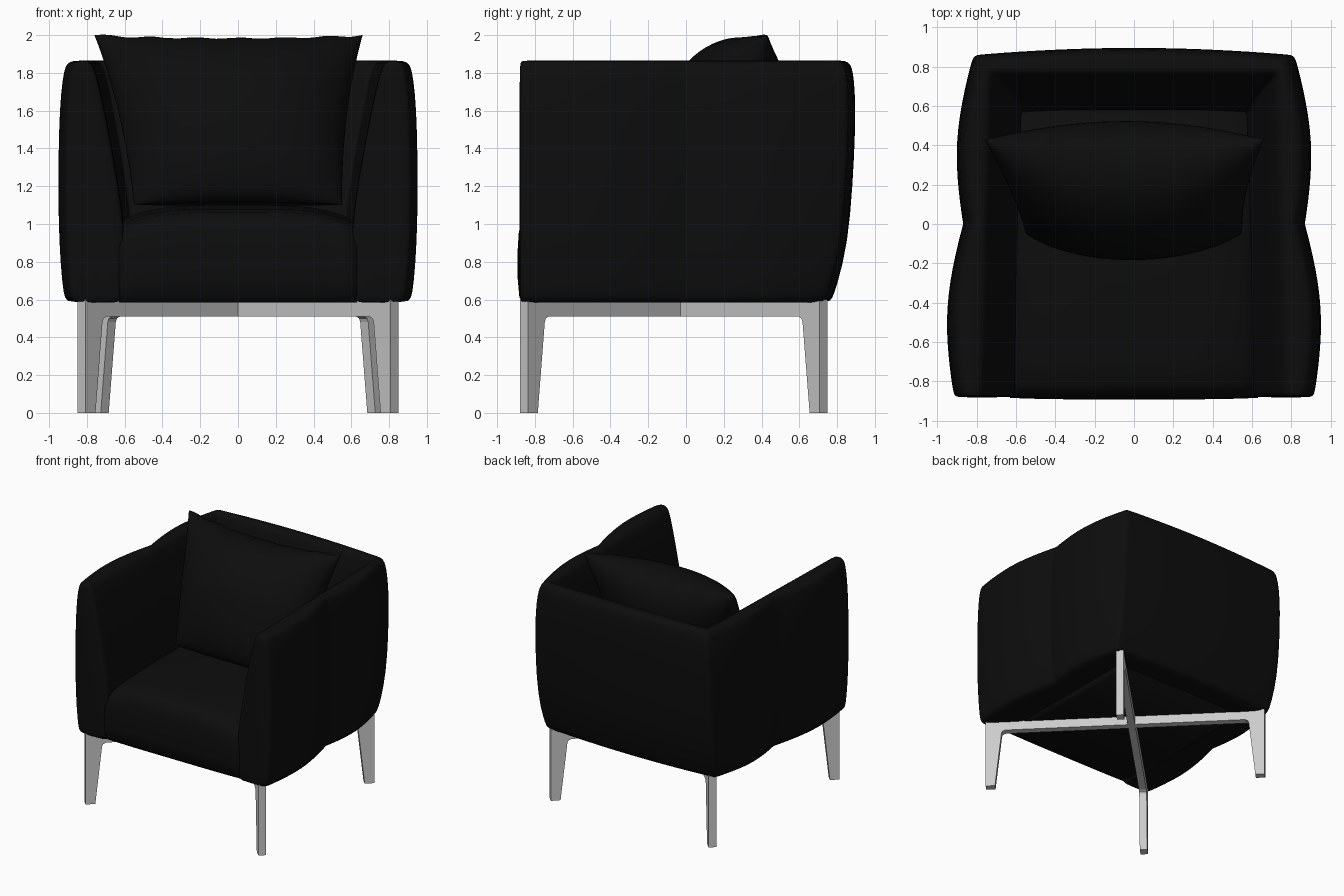
import bpy, bmesh, math
from mathutils import Vector

if "Cube" in bpy.data.objects:
    bpy.data.objects.remove(bpy.data.objects["Cube"])


def material(name, c):
    m = bpy.data.materials.new(name)
    m.diffuse_color = (c, c, c, 1)
    m.use_nodes = True
    m.node_tree.nodes["Principled BSDF"].inputs["Base Color"].default_value = m.diffuse_color
    return m


FABRIC = material("black_fabric", 0.004)


def make(name, bm, mat=None, smooth=True, subsurf=0):
    bmesh.ops.remove_doubles(bm, verts=bm.verts, dist=1e-4)
    bmesh.ops.recalc_face_normals(bm, faces=bm.faces)
    me = bpy.data.meshes.new(name)
    bm.to_mesh(me)
    bm.free()
    ob = bpy.data.objects.new(name, me)
    bpy.context.collection.objects.link(ob)
    if mat:
        me.materials.append(mat)
    for p in me.polygons:
        p.use_smooth = smooth
    if subsurf:
        s = ob.modifiers.new("soften", 'SUBSURF')
        s.levels = s.render_levels = subsurf
    return ob


def loft(name, rings, mat, subsurf=0):
    """Skin a list of closed rings and cap both ends."""
    bm = bmesh.new()
    vs = [[bm.verts.new(p) for p in r] for r in rings]
    n = len(rings[0])
    for a, b in zip(vs, vs[1:]):
        for i in range(n):
            j = (i + 1) % n
            bm.faces.new((a[i], a[j], b[j], b[i]))
    bm.faces.new(vs[0])
    bm.faces.new(vs[-1])
    return make(name, bm, mat, subsurf=subsurf)


# Wall section: outer rows (z, inset, back y) and inner rows (z, half width, back y)
OUTER = [(.583, .06, .72), (.60, .035, .735), (.68, .022, .765), (.9, .005, .82),
         (1.2, 0, .845), (1.5, .004, .86), (1.7, .015, .858), (1.8, .03, .848),
         (1.845, .042, .835), (1.866, .07, .81)]
INNER = [(1.866, .79, .775), (1.84, .765, .755), (1.75, .737, .735), (1.4, .665, .655),
         (1.05, .61, .57), (.9, .6, .55), (.6, .6, .5), (.583, .61, .5)]
FRONT = -.86


def arm_ring(f, side, y_push=0, shrink=0):
    """Section of an arm at f: 0 front, 0.5 pinched seam, 1 back corner."""
    def along(yb):
        return FRONT * (1 - 2 * f) if f < .5 else yb * (2 * f - 1)
    ring = []
    for z, inset, yb in OUTER:
        y = along(yb)
        puff = .057 * abs(math.sin(2 * math.pi * f))
        x = .87 - .058 * y + puff - inset - shrink
        ring.append((side * x, y - y_push, z + (1.2 - z) * shrink))
    for z, xi, yi in INNER:
        ring.append((side * (xi * (1 - .06 * f) + shrink), along(yi) - y_push,
                     z + (1.2 - z) * shrink))
    return ring


def back_ring(g):
    """Section of the back at g: -1 left corner, 1 right corner."""
    ring = [(g * (.87 - .058 * yb - i), yb + .038 * (1 - g * g), z) for z, i, yb in OUTER]
    return ring + [(g * xi * .94, yi, z) for z, xi, yi in INNER]


# Arms and back as one U-shaped shell
fs = [0, .04, .1, .18, .25, .33, .41, .47, .495, .5, .505, .53, .59, .67, .75, .83, .91, .97]
left = [arm_ring(0, -1, .022, .03), arm_ring(0, -1, .015, .01)] + [arm_ring(f, -1) for f in fs]
right = [arm_ring(f, 1) for f in reversed(fs)] + [arm_ring(0, 1, .015, .01),
                                                  arm_ring(0, 1, .022, .03)]
gs = [-1, -.97, -.85, -.6, -.3, 0, .3, .6, .85, .97, 1]
loft("arms_and_back", left + [back_ring(g) for g in gs] + right, FABRIC, 1)

# Seat with crowned top and rounded front
SEAT = [(-.85, .585), (-.882, .61), (-.892, .72), (-.892, .85), (-.885, .96), (-.865, 1.02),
        (-.82, 1.06), (-.7, 1.08), (-.3, 1.1), (.2, 1.1), (.6, 1.08), (.6, .585)]
rings = []
for k in range(17):
    x = -.63 + 1.26 * k / 16
    e = (x / .63) ** 4
    rings.append([(x, y + .008 * e * (y < -.8), z - .09 * e * max(0, (z - .6) / .5))
                  for y, z in SEAT])
loft("seat", rings, FABRIC)

# Loose pillow leaning on the back
up, out = Vector((0, .47, .883)), Vector((0, -.883, .47))
N = 32


def pillow_point(i, j, sign):
    u = math.sin(math.pi * (i / N - .5))
    v = math.sin(math.pi * (j / N - .5))
    puff = max(0, (1 - u * u) * (1 - v * v)) ** .5
    half_h = .51 - (.055 if v > 0 else .02) * (1 - u * u) * abs(v)
    p = Vector((u * (.63 + .08 * v) * (1 - .05 * (1 - v * v)) - .025 * (1 + v), .19, 1.55))
    p += up * v * half_h
    p += out * sign * (.33 if sign > 0 else .28) * puff
    if sign > 0:
        p.z -= .2 * puff * max(0, -v)                       # sag toward the seat
    p.z += .006 * math.sin(19 * u) * max(0, v) ** 6         # puckered seam
    return p


bm = bmesh.new()
for sign in (1, -1):
    g = [[bm.verts.new(pillow_point(i, j, sign)) for j in range(N + 1)] for i in range(N + 1)]
    for i in range(N):
        for j in range(N):
            bm.faces.new((g[i][j], g[i + 1][j], g[i + 1][j + 1], g[i][j + 1]))
make("pillow", bm, FABRIC)

# Crossed base: two diagonal beams, each with a front and a back leg
BEAM = [(1.172, 0), (1.172, .6), (-1.073, .6), (-1.073, 0), (-.998, 0), (-.945, .48),
        (-.937, .5), (-.915, .51), (1.015, .51), (1.037, .5), (1.045, .48), (1.097, 0)]
HALF = .03
for name, side in (("right_front_beam_and_legs", 1), ("left_front_beam_and_legs", -1)):
    along = Vector((side, -1, 0)).normalized()
    across = Vector((side, 1, 0)).normalized()
    bm = bmesh.new()
    face = bm.faces.new([bm.verts.new(Vector((0, -.03, z)) + along * s - across * HALF)
                         for s, z in BEAM])
    ext = bmesh.ops.extrude_face_region(bm, geom=[face])
    bmesh.ops.translate(bm, vec=across * 2 * HALF,
                        verts=[v for v in ext["geom"] if isinstance(v, bmesh.types.BMVert)])
    make(name, bm, smooth=False)
